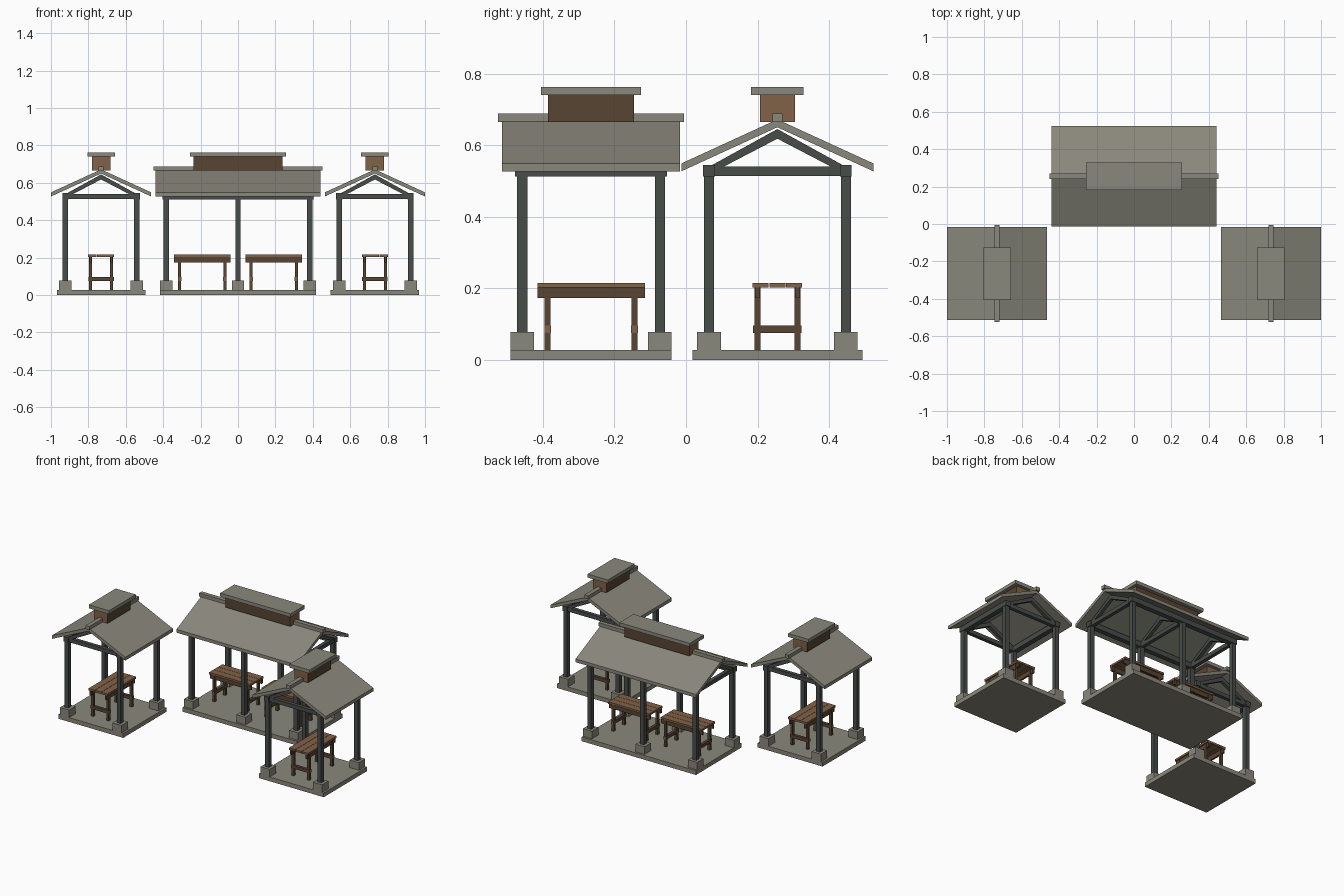
import bpy, bmesh, math
from mathutils import Matrix, Vector

if "Cube" in bpy.data.objects:
    bpy.data.objects.remove(bpy.data.objects["Cube"])


def material(name, col):
    m = bpy.data.materials.new(name)
    m.diffuse_color = (*col, 1)
    m.use_nodes = True
    m.node_tree.nodes["Principled BSDF"].inputs["Base Color"].default_value = m.diffuse_color
    return m


STONE = material("grey_stone", (0.254, 0.246, 0.202))
FRAME = material("dark_frame", (0.065, 0.074, 0.067))
LIGHT = material("light_wood", (0.216, 0.122, 0.065))
DARK = material("dark_wood", (0.098, 0.058, 0.032))


def finish(name, bm, mats, M, end_rule=False):
    bmesh.ops.recalc_face_normals(bm, faces=bm.faces)
    if end_rule:  # second material on the faces at the two ends
        axis = end_rule - 1
        for f in bm.faces:
            f.material_index = int(abs(f.normal[axis]) > 0.5)
    me = bpy.data.meshes.new(name)
    bm.transform(M)
    bm.to_mesh(me)
    bm.free()
    for m in mats:
        me.materials.append(m)
    ob = bpy.data.objects.new(name, me)
    bpy.context.collection.objects.link(ob)
    return ob


def box(name, x, y, z, mats, M, end_rule=False):
    """Box from (low, high) ranges."""
    bm = bmesh.new()
    size = Vector((x[1] - x[0], y[1] - y[0], z[1] - z[0]))
    mid = Vector((sum(x) / 2, sum(y) / 2, sum(z) / 2))
    bmesh.ops.create_cube(bm, size=1, matrix=Matrix.Translation(mid) @ Matrix.Diagonal((*size, 1)))
    return finish(name, bm, mats, M, end_rule)


def prism(name, profile, x, mats, M):
    """Extrude a (y, z) profile along x."""
    bm = bmesh.new()
    f = bm.faces.new([bm.verts.new((x[0], a, b)) for a, b in profile])
    r = bmesh.ops.extrude_face_region(bm, geom=[f])
    vs = [g for g in r["geom"] if isinstance(g, bmesh.types.BMVert)]
    bmesh.ops.translate(bm, verts=vs, vec=(x[1] - x[0], 0, 0))
    return finish(name, bm, mats, M)


def around(c, h):
    return (c - h, c + h)


def table(M):
    # three-plank top
    for i in (-1, 0, 1):
        box("table_plank", around(0, .15), around(i * .0467, .0225), (.203, .216), [LIGHT], M)
    for sy in (-1, 1):
        box("table_rail", around(0, .15), around(sy * .056, .006), (.174, .203), [DARK], M)
        for sx in (-1, 1):
            box("table_leg", around(sx * .121, .0083), around(sy * .056, .0083), (.028, .203), [DARK], M)
    # end stretchers, wrapping the legs slightly
    for sx in (-1, 1):
        box("table_stretcher", around(sx * .121, .0095), around(0, .068), (.0755, .097),
            [DARK, LIGHT], M, end_rule=2)


def shelter(M, L, posts, cup, tables):
    """Open shelter with its ridge along local x; L is the half post spacing."""
    W = .191
    box("floor_slab", around(0, L + .033), around(0, .237), (0, .028), [STONE], M)
    for px in posts:
        for s in (-1, 1):
            box("post_footing", around(px, .033), around(s * W, .033), (.028, .078), [STONE], M)
            box("post", around(px, .014), around(s * W, .014), (.078, .515), [FRAME], M)
            # sloping rafter
            prism("rafter", [(s * .205, .532), (0, .645), (0, .618), (s * .165, .532)],
                  around(px, .011), [FRAME], M)
        box("tie_beam", around(px, .012), around(0, .2), (.514, .54), [FRAME], M)
    for s in (-1, 1):
        box("eaves_beam", around(0, L + .02), around(s * W, .0165), (.512, .545), [FRAME], M)
    # gable roof and ridge
    e = .268
    prism("roof", [(-e, .527), (-e, .549), (0, .672), (e, .549), (e, .527), (0, .65)],
          around(0, L + .056), [STONE], M)
    box("ridge_cap", around(0, L + .068), around(0, .014), (.665, .688), [STONE], M)
    # roof vent with lighter ends
    box("roof_vent", around(0, cup), around(0, .049), (.665, .74), [DARK, LIGHT], M, end_rule=1)
    box("roof_vent_cap", around(0, cup + .02), around(0, .0735), (.74, .763), [STONE], M)
    for tx in tables:
        table(M @ Matrix.Translation((tx, 0, 0)))


# long back shelter
shelter(Matrix.Translation((0, .255, 0)), .384, (-.384, 0, .384), .237, (-.191, .191))
# two small shelters turned to face the front
for s in (-1, 1):
    shelter(Matrix.Translation((s * .732, -.265, 0)) @ Matrix.Rotation(math.pi / 2, 4, 'Z'),
            .192, (-.192, .192), .12, (0,))
